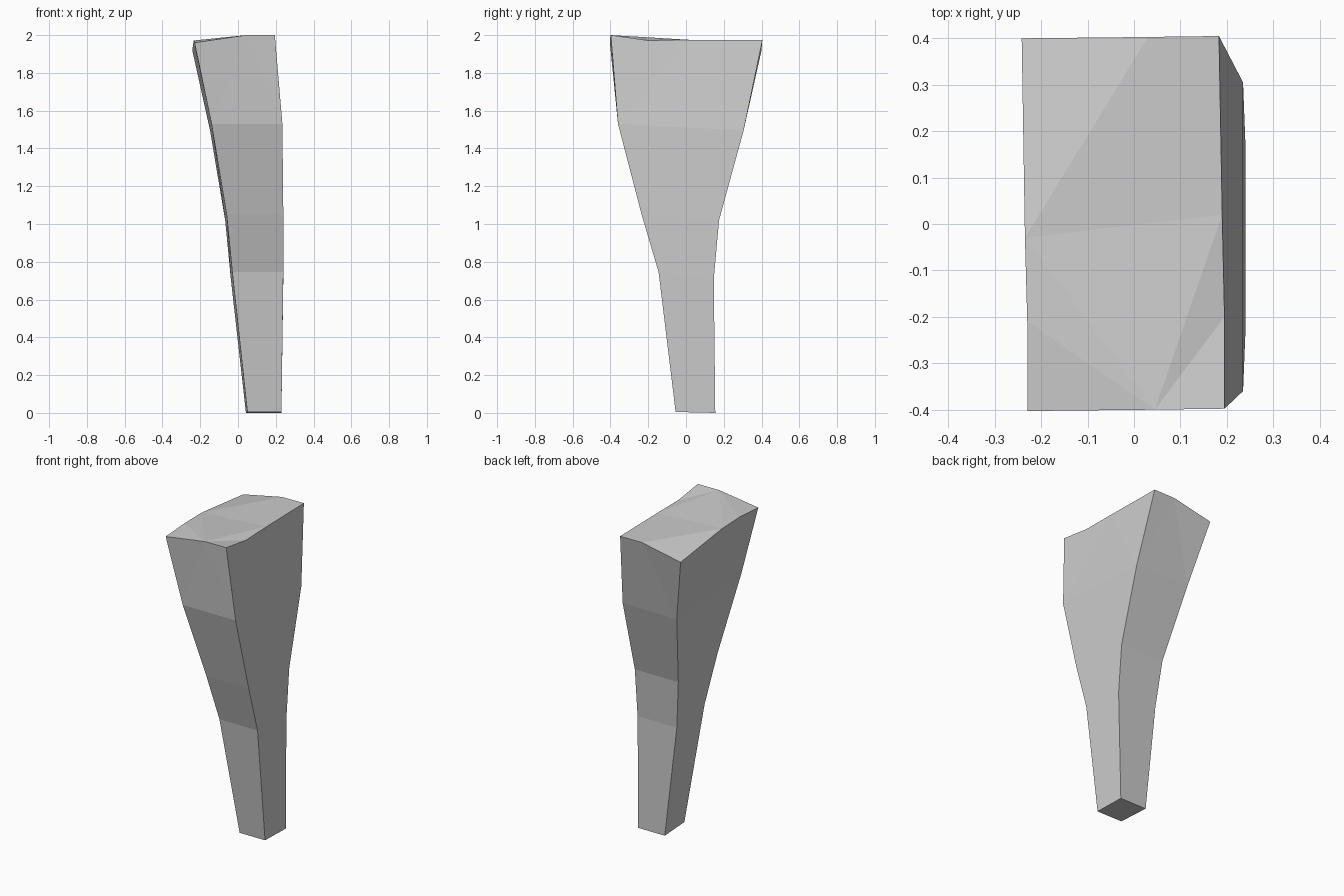
import bpy
import bmesh

cube = bpy.data.objects.get("Cube")
if cube:
    bpy.data.objects.remove(cube, do_unlink=True)

grey = bpy.data.materials.new("plain_grey")
grey.use_nodes = True
colour = (0.6, 0.6, 0.6, 1)
grey.diffuse_color = colour
grey.node_tree.nodes["Principled BSDF"].inputs["Base Color"].default_value = colour

# Cross-sections from foot to shoulder: front z, back z, left x, right x, front y, back y
SECTIONS = [
    (0.005, 0, 0.05, 0.23, -0.055, 0.155),
    (0.745, 0.71, -0.03, 0.24, -0.145, 0.147),
    (1.05, 1.02, -0.06, 0.24, -0.235, 0.175),
    (1.53, 1.495, -0.14, 0.235, -0.36, 0.305),
]
SKEW = 0.008  # the narrow side leans outward towards the back

# Worn rim points
RIM = {
    "front_low": (-0.23, -0.403, 1.96),
    "front_mid": (0.045, -0.4, 2),
    "front_high": (0.195, -0.398, 2),
    "side_notch": (0.195, -0.2, 1.972),
    "side_mid": (0.19, 0.02, 1.975),
    "back_high": (0.183, 0.405, 1.975),
    "back_mid": (0.03, 0.403, 1.975),
    "back_low": (-0.242, 0.4, 1.92),
    "low_mid": (-0.235, -0.03, 1.97),
    "low_notch": (-0.23, -0.21, 1.972),
}

# Facets of the uneven top
TOP_FACETS = [
    "back_low low_mid back_mid",
    "low_mid side_mid back_high back_mid",
    "low_mid front_mid side_mid",
    "low_mid low_notch front_mid",
    "low_notch front_low front_mid",
    "front_mid side_notch side_mid",
    "front_mid front_high side_notch",
]

# Rim edge above each of the four walls, in order around the body
WALL_RIMS = [
    "front_low front_mid front_high",
    "front_high side_notch side_mid back_high",
    "back_high back_mid back_low",
    "back_low low_mid low_notch front_low",
]

bm = bmesh.new()


def make_ring(section):
    """Four corners, anticlockwise from the front low side."""
    zf, zb, xl, xr, yf, yb = section
    corners = [(xl, yf, zf), (xr, yf, zf), (xr, yb, zb), (xl - SKEW, yb, zb)]
    return [bm.verts.new(c) for c in corners]


rings = [make_ring(s) for s in SECTIONS]
rim = {name: bm.verts.new(co) for name, co in RIM.items()}

# Foot and banded walls
bm.faces.new(list(reversed(rings[0])))
for lower, upper in zip(rings, rings[1:]):
    for i in range(4):
        j = (i + 1) % 4
        bm.faces.new((lower[i], lower[j], upper[j], upper[i]))

# Shoulder walls meeting the rim
for i, names in enumerate(WALL_RIMS):
    edge = [rim[n] for n in names.split()]
    bm.faces.new([rings[-1][i], rings[-1][(i + 1) % 4]] + edge[::-1])

# Top
for names in TOP_FACETS:
    bm.faces.new([rim[n] for n in names.split()])

bmesh.ops.triangulate(bm, faces=[f for f in bm.faces if len(f.verts) > 4])
bmesh.ops.recalc_face_normals(bm, faces=bm.faces)

mesh = bpy.data.meshes.new("tapered_leg")
bm.to_mesh(mesh)
bm.free()
mesh.materials.append(grey)
leg = bpy.data.objects.new("tapered_leg", mesh)
bpy.context.collection.objects.link(leg)
